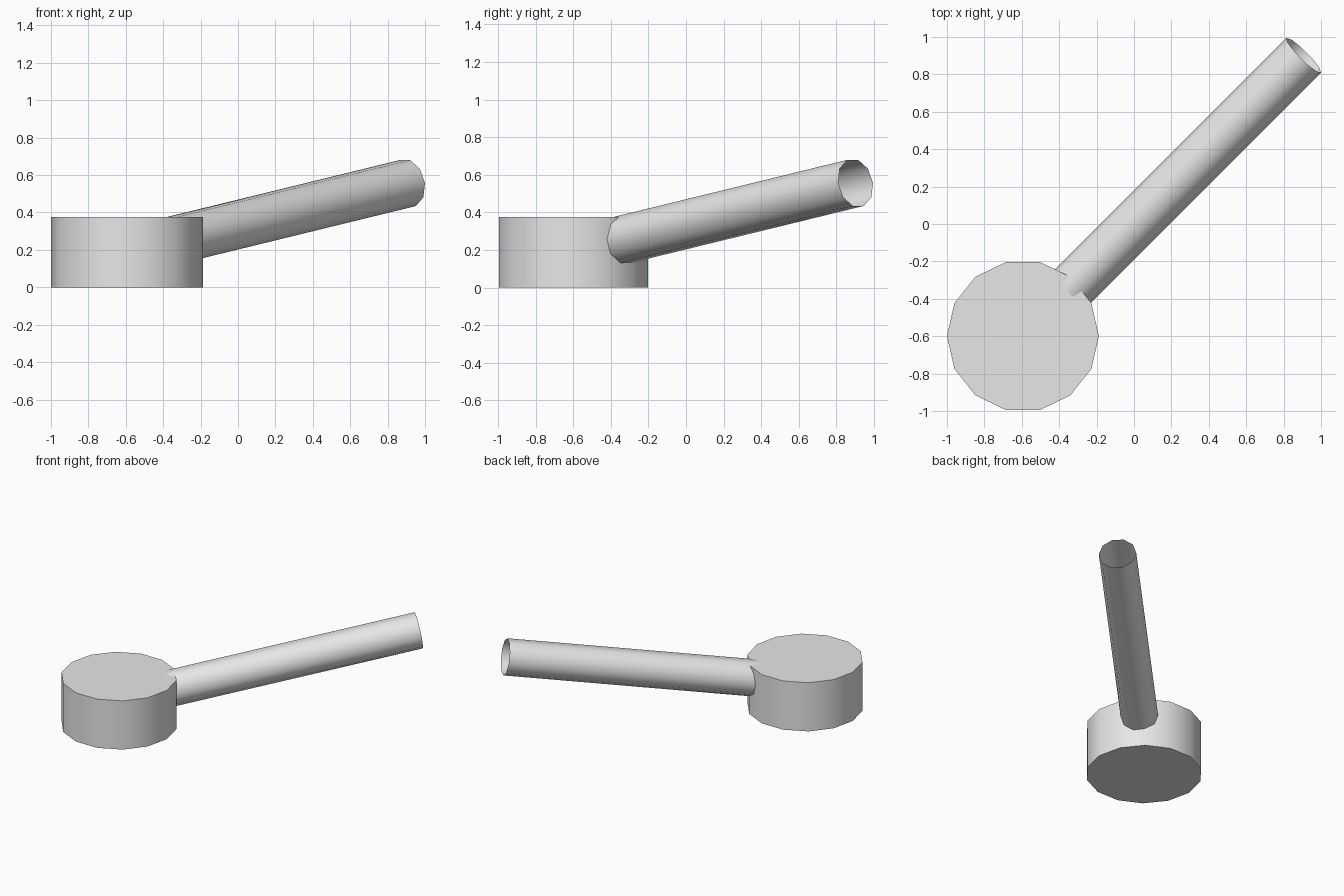
import bpy, bmesh, math
from mathutils import Vector

if "Cube" in bpy.data.objects:
    bpy.data.objects.remove(bpy.data.objects["Cube"])

grey = bpy.data.materials.new("light_grey")
grey.diffuse_color = (0.8, 0.8, 0.8, 1)
grey.use_nodes = True
grey.node_tree.nodes["Principled BSDF"].inputs["Base Color"].default_value = grey.diffuse_color


def prism(name, start, end, side_axis, radius, sides, capped):
    """Regular prism from start to end, with its first corner along side_axis."""
    start, end = Vector(start), Vector(end)
    u = Vector(side_axis).normalized()
    v = (end - start).normalized().cross(u)
    bm = bmesh.new()
    rings = []
    for centre in (start, end):
        ring = []
        for i in range(sides):
            a = math.tau * i / sides
            ring.append(bm.verts.new(centre + radius * (u * math.cos(a) + v * math.sin(a))))
        rings.append(ring)
    low, high = rings
    for i in range(sides):
        j = (i + 1) % sides
        bm.faces.new((low[i], low[j], high[j], high[i]))
    if capped:
        bm.faces.new(low[::-1])
        bm.faces.new(high)
    mesh = bpy.data.meshes.new(name)
    bm.to_mesh(mesh)
    bm.free()
    mesh.materials.append(grey)
    obj = bpy.data.objects.new(name, mesh)
    bpy.context.collection.objects.link(obj)
    # Smooth sides, sharp cap edges
    bpy.ops.object.select_all(action='DESELECT')
    obj.select_set(True)
    bpy.context.view_layer.objects.active = obj
    bpy.ops.object.shade_smooth_by_angle(angle=math.radians(45))
    return obj


# Closed 14-sided drum
prism("drum", (-0.594, -0.599, 0), (-0.594, -0.599, 0.375), (1, 0, 0), 0.406, 14, True)

# Open 10-sided tube rising diagonally out of the drum
tip = Vector((0.907, 0.902, 0.557))
tilt = math.radians(9.8)
axis = Vector((math.cos(tilt) / math.sqrt(2), math.cos(tilt) / math.sqrt(2), math.sin(tilt)))
prism("handle", tip - axis * 1.86, tip, (1, -1, 0), 0.131, 10, False)
